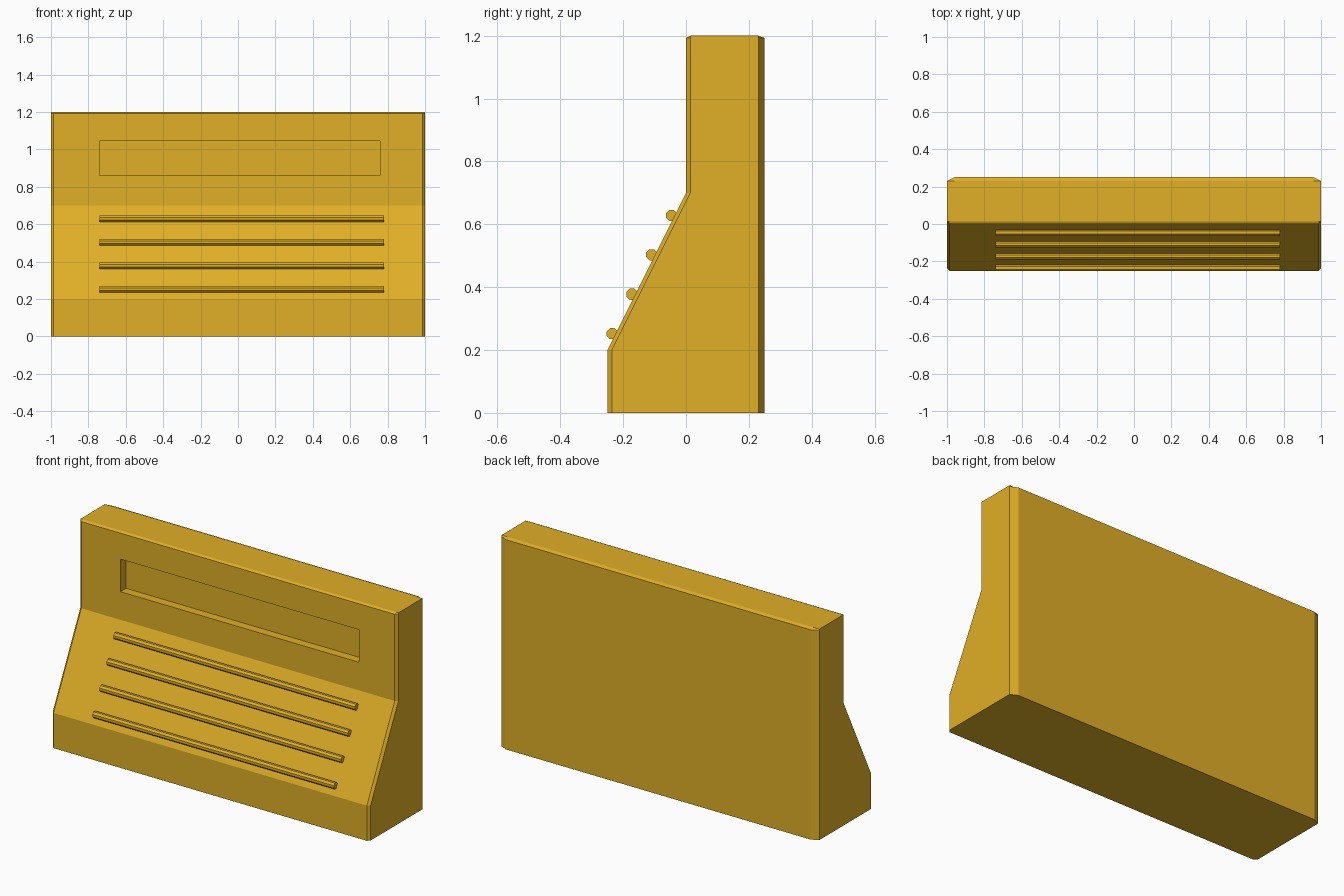
import bpy, bmesh, math

if "Cube" in bpy.data.objects:
    bpy.data.objects.remove(bpy.data.objects["Cube"])

paint = bpy.data.materials.new("golden yellow")
paint.diffuse_color = (0.75, 0.43, 0.02, 1.0)
paint.use_nodes = True
paint.node_tree.nodes["Principled BSDF"].inputs["Base Color"].default_value = paint.diffuse_color


def finish(name, bm):
    bmesh.ops.recalc_face_normals(bm, faces=bm.faces)
    mesh = bpy.data.meshes.new(name)
    bm.to_mesh(mesh)
    bm.free()
    mesh.materials.append(paint)
    obj = bpy.data.objects.new(name, mesh)
    bpy.context.collection.objects.link(obj)
    return obj


def bridge(bm, rings):
    """Skin a stack of equal-length rings and cap both ends."""
    loops = [[bm.verts.new(p) for p in ring] for ring in rings]
    n = len(loops[0])
    for a, b in zip(loops, loops[1:]):
        for i in range(n):
            j = (i + 1) % n
            bm.faces.new((a[i], a[j], b[j], b[i]))
    bm.faces.new(loops[0][::-1])
    bm.faces.new(loops[-1])
    return loops


# Barrier body: chamfered plan outline stacked up the stepped profile
FC, BX, BY = 0.014, 0.04, 0.02      # front chamfer, back chamfer in x and y


def plan(front, z, top=False):
    f = front + FC if top else front
    b = 0.25 - BY if top else 0.25
    return [(-1, front + FC, z), (-1 + FC, f, z), (1 - FC, f, z), (1, front + FC, z),
            (1, 0.25 - BY, z), (1 - BX, b, z), (-1 + BX, b, z), (-1, 0.25 - BY, z)]


bm = bmesh.new()
bridge(bm, [plan(-0.25, 0), plan(-0.25, 0.2), plan(0, 0.7),
            plan(0, 1.193), plan(0, 1.2, True)])

# Shallow rectangular recess in the upright front face
bm.faces.ensure_lookup_table()
panel = next(f for f in bm.faces
             if all(abs(v.co.y) < 1e-5 for v in f.verts))
bmesh.ops.inset_individual(bm, faces=[panel], thickness=0.02)
mid = panel.calc_center_median()
for v in panel.verts:
    v.co = (0.76 if v.co.x > mid.x else -0.74, 0,
            1.045 if v.co.z > mid.z else 0.86)
floor = bmesh.ops.extrude_discrete_faces(bm, faces=[panel])["faces"][0]
for v in floor.verts:
    v.co.y += 0.05
finish("barrier_body", bm)

# Four eight-sided bars lying on the slope
for k in range(4):
    cy, cz, r = -0.235 + 0.063 * k, 0.252 + 0.1255 * k, 0.019
    bm = bmesh.new()
    bridge(bm, [[(x, cy + r * math.cos(a), cz + r * math.sin(a))
                 for a in (math.tau * (i + 0.5) / 8 for i in range(8))]
                for x in (-0.74, 0.78)])
    finish(f"slope_bar_{k + 1}", bm)
